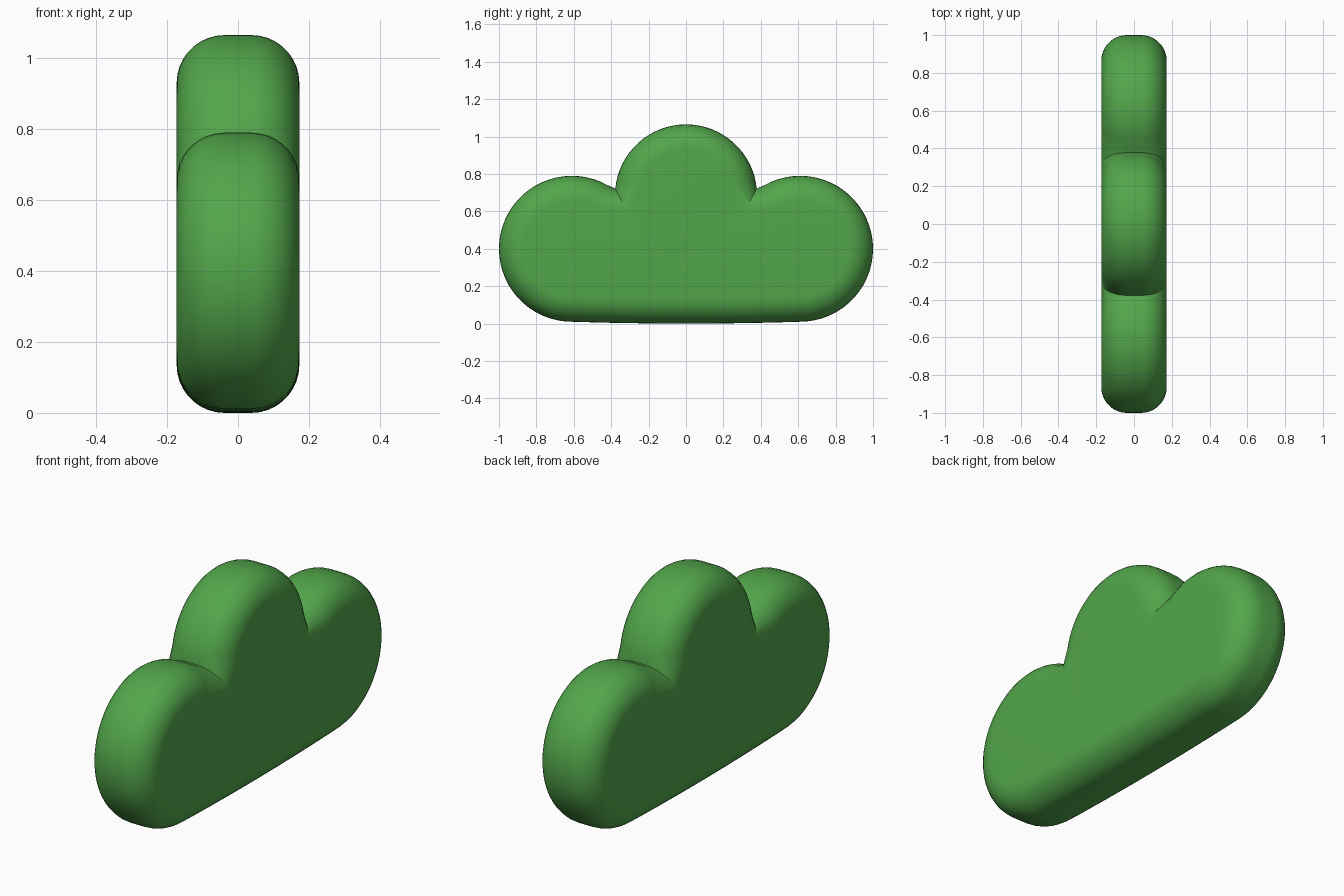
import bpy, bmesh
from math import sin, cos, pi, atan2
from mathutils import Vector

if "Cube" in bpy.data.objects:
    bpy.data.objects.remove(bpy.data.objects["Cube"])

HALF, R, STEPS = 0.173, 0.135, 9      # half thickness, edge rounding, rounding steps
TOP_C, TOP_R = Vector((0, 0.685)), 0.38
SIDE_C, SIDE_R = Vector((0.61, 0.40)), 0.39
NOTCH = Vector((0.378, 0.722))        # where the lobes meet


def arc(c, r, a0, a1, n):
    """Outline points with their inward offset, ends excluded at a1."""
    out = []
    for i in range(n):
        a = a0 + (a1 - a0) * i / n
        d = Vector((cos(a), sin(a)))
        out.append((c + d * r, -d * R))
    return out


# Right half of the outline, bottom centre to top centre (y, z)
half = []
for i in range(6):
    y = 0.61 * i / 6
    half.append((Vector((y, 0.01 * (y / 0.61) ** 2)), Vector((0, R))))
a_side = atan2(NOTCH.y - SIDE_C.y, NOTCH.x - SIDE_C.x)
half += arc(SIDE_C, SIDE_R, -pi / 2, a_side, 36)
half.append((NOTCH, Vector((-0.07, -0.135))))
a_top = atan2(NOTCH.y - TOP_C.y, NOTCH.x - TOP_C.x)
half += arc(TOP_C, TOP_R, a_top, pi / 2, 16)[1:]
half.append((TOP_C + Vector((0, TOP_R)), Vector((0, -R))))

# Mirror to the left half
flip = lambda v: Vector((-v.x, v.y))
outline = half + [(flip(p), flip(d)) for p, d in reversed(half[1:-1])]

# Rings from one flat side, around the rounded rim, to the other
levels = [(-(HALF - R) - R * cos(pi / 2 * i / STEPS), 1 - sin(pi / 2 * i / STEPS))
          for i in range(STEPS + 1)]
levels += [(-x, t) for x, t in reversed(levels)]

bm = bmesh.new()
rings = [[bm.verts.new((x, p.x + d.x * t, p.y + d.y * t)) for p, d in outline]
         for x, t in levels]
n = len(outline)
for a, b in zip(rings, rings[1:]):
    for i in range(n):
        j = (i + 1) % n
        bm.faces.new((a[i], a[j], b[j], b[i]))
bm.faces.new(rings[0][::-1])
bm.faces.new(rings[-1])
bmesh.ops.recalc_face_normals(bm, faces=bm.faces)

mesh = bpy.data.meshes.new("cloud_bush")
bm.to_mesh(mesh)
bm.free()
bush = bpy.data.objects.new("cloud_bush", mesh)
bpy.context.collection.objects.link(bush)

# Green material
mat = bpy.data.materials.new("leaf_green")
mat.diffuse_color = (0.085, 0.38, 0.07, 1)
mat.use_nodes = True
mat.node_tree.nodes["Principled BSDF"].inputs["Base Color"].default_value = mat.diffuse_color
mesh.materials.append(mat)

bpy.context.view_layer.objects.active = bush
bush.select_set(True)
bpy.ops.object.shade_smooth_by_angle(angle=pi / 6)
